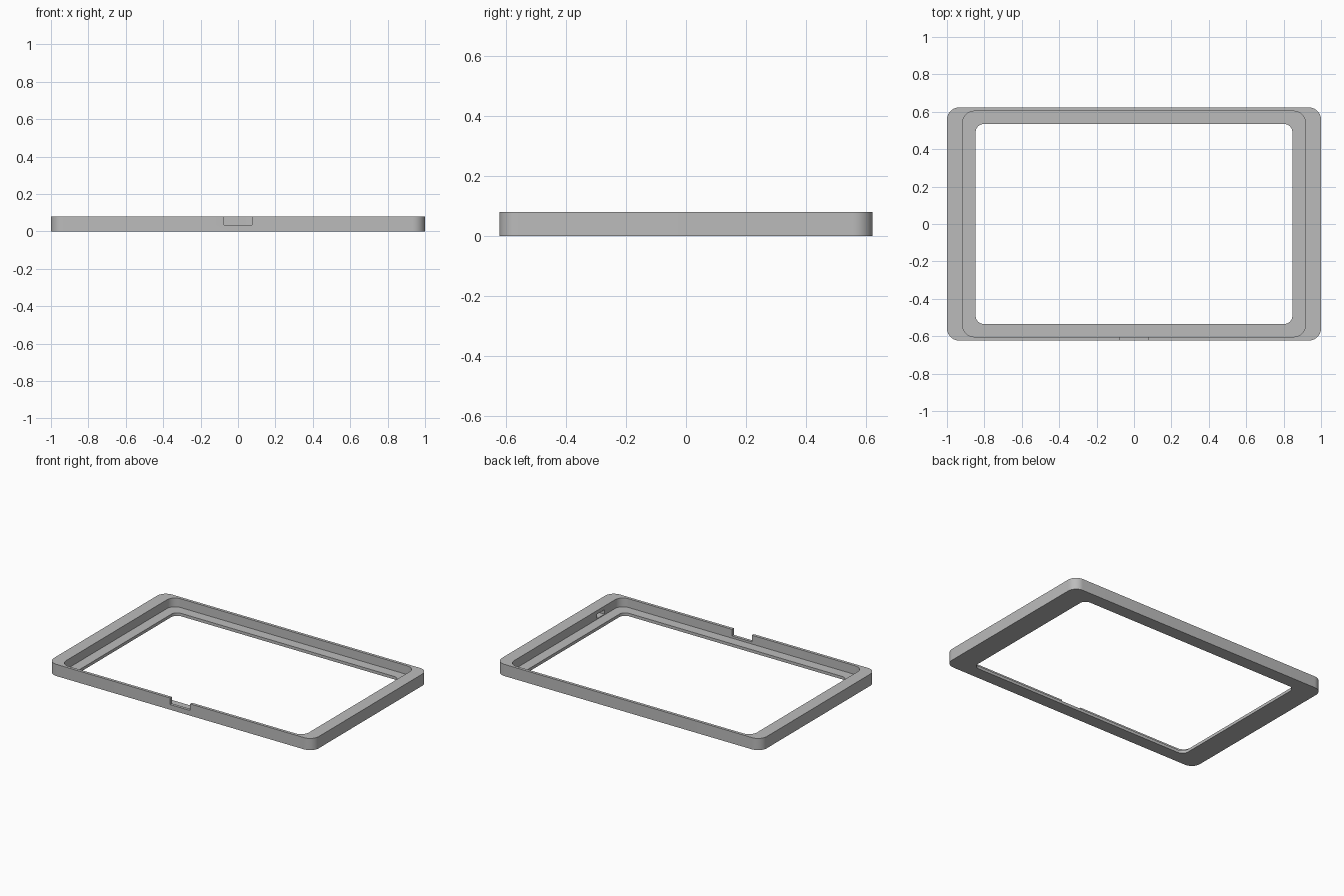
import bpy
import bmesh
from math import cos, sin, pi

cube = bpy.data.objects.get("Cube")
if cube:
    bpy.data.objects.remove(cube, do_unlink=True)

grey = bpy.data.materials.new("plain grey")
grey.use_nodes = True
colour = (0.5, 0.5, 0.5, 1)
grey.diffuse_color = colour
grey.node_tree.nodes["Principled BSDF"].inputs["Base Color"].default_value = colour

STEPS = 10  # segments per rounded corner
TOP, LEDGE = 0.08, 0.02


def rounded_ring(bm, hx, hy, radius, z):
    """Vertices of a rounded rectangle, counter-clockwise."""
    ring = []
    for corner, (sx, sy) in enumerate([(1, 1), (-1, 1), (-1, -1), (1, -1)]):
        for i in range(STEPS + 1):
            a = (corner + i / STEPS) * pi / 2
            ring.append(bm.verts.new((sx * (hx - radius) + radius * cos(a),
                                      sy * (hy - radius) + radius * sin(a), z)))
    return ring


def cut_box(target, name, low, high):
    """Subtract a box given by two opposite corners."""
    bpy.ops.mesh.primitive_cube_add(size=1, location=[(a + b) / 2 for a, b in zip(low, high)])
    box = bpy.context.object
    box.name = name
    box.scale = [b - a for a, b in zip(low, high)]
    box.hide_render = True
    mod = target.modifiers.new(name, "BOOLEAN")
    mod.operation, mod.solver, mod.object = "DIFFERENCE", "EXACT", box
    bpy.context.view_layer.objects.active = target
    bpy.ops.object.modifier_apply(modifier=name)
    bpy.data.objects.remove(box, do_unlink=True)


# Frame: outer wall, top rim, recess wall, ledge and opening, as a closed loop of rings
outer, recess, opening = (1, 0.623, 0.065), (0.916, 0.603, 0.06), (0.847, 0.535, 0.045)
profile = [(outer, 0), (outer, TOP), (recess, TOP),
           (recess, LEDGE), (opening, LEDGE), (opening, 0)]
bm = bmesh.new()
rings = [rounded_ring(bm, *shape, z) for shape, z in profile]
for lower, upper in zip(rings, rings[1:] + rings[:1]):
    for i in range(len(lower)):
        j = (i + 1) % len(lower)
        bm.faces.new((lower[i], lower[j], upper[j], upper[i]))
bmesh.ops.recalc_face_normals(bm, faces=bm.faces)
mesh = bpy.data.meshes.new("frame")
bm.to_mesh(mesh)
bm.free()
mesh.materials.append(grey)
frame = bpy.data.objects.new("frame", mesh)
bpy.context.collection.objects.link(frame)

# Notch in the front wall and a small blind pocket in the side wall
cut_box(frame, "front_notch", (-0.075, -0.7, 0.035), (0.075, -0.58, 0.12))
cut_box(frame, "side_pocket", (0.9, -0.43, 0.025), (0.96, -0.35, 0.055))

bpy.ops.object.select_all(action="DESELECT")
frame.select_set(True)
bpy.context.view_layer.objects.active = frame
bpy.ops.object.shade_smooth_by_angle(angle=pi / 6)
